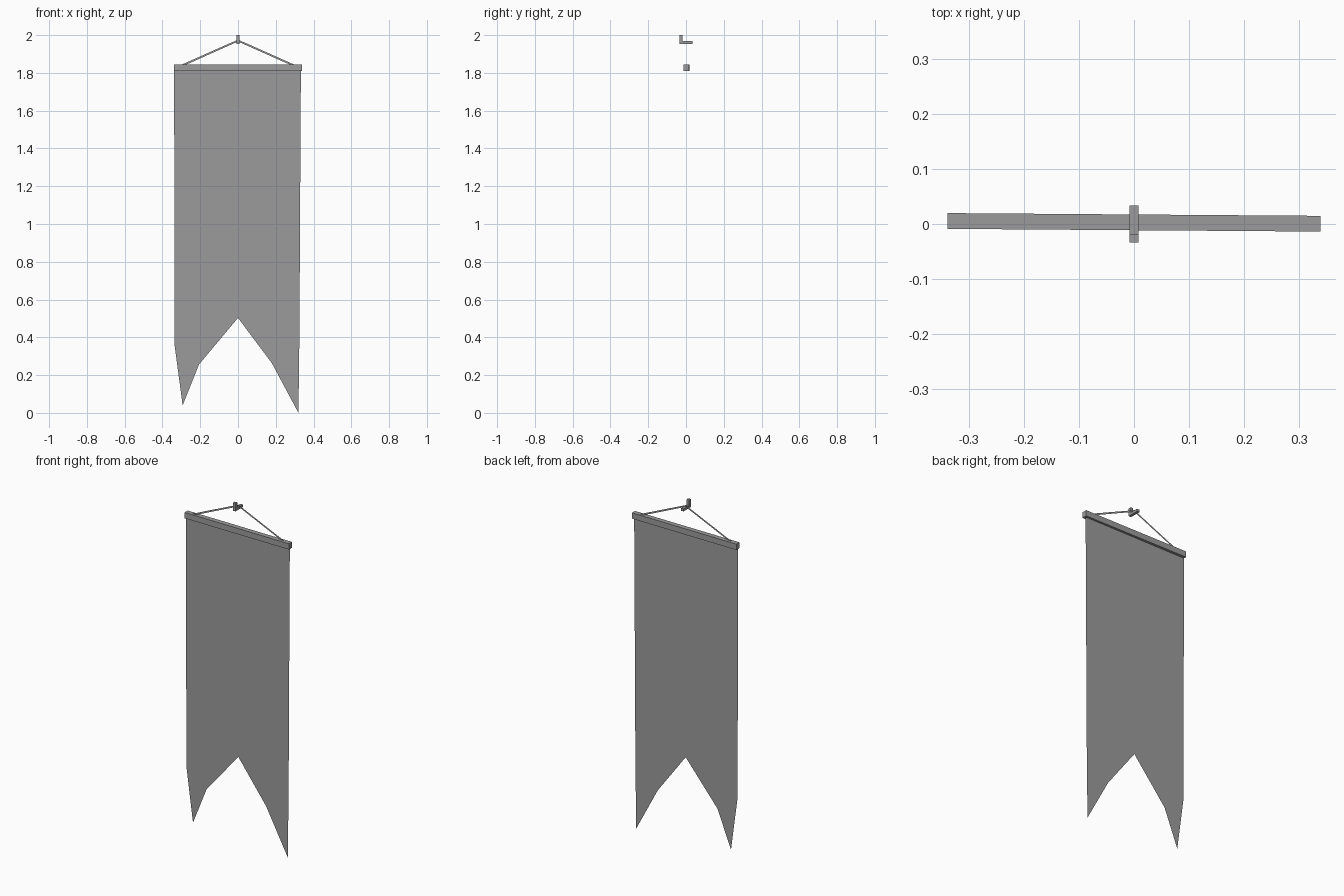
import bpy
import bmesh
import math

if "Cube" in bpy.data.objects:
    bpy.data.objects.remove(bpy.data.objects["Cube"])

grey = bpy.data.materials.new("dark_grey")
grey.diffuse_color = (0.33, 0.33, 0.33, 1)
grey.use_nodes = True
grey.node_tree.nodes["Principled BSDF"].inputs["Base Color"].default_value = grey.diffuse_color


def add_object(name, bm):
    mesh = bpy.data.meshes.new(name)
    bm.to_mesh(mesh)
    bm.free()
    mesh.materials.append(grey)
    ob = bpy.data.objects.new(name, mesh)
    bpy.context.collection.objects.link(ob)
    return ob


def strip(name, upper, lower, y):
    """Flat sheet of faces between an upper and a lower x,z line at depth y."""
    bm = bmesh.new()
    up, low = ([bm.verts.new((x, y, z)) for x, z in line] for line in (upper, lower))
    for i in range(len(up) - 1):
        bm.faces.new((low[i], low[i + 1], up[i + 1], up[i]))
    bmesh.ops.triangulate(bm, faces=bm.faces[:])
    return add_object(name, bm)


def prism(name, outline, half_width):
    """Closed solid: a y,z outline extruded along x."""
    bm = bmesh.new()
    face = bm.faces.new([bm.verts.new((-half_width, y, z)) for y, z in outline])
    side = bmesh.ops.extrude_face_region(bm, geom=[face], use_keep_orig=True)
    moved = [v for v in side["geom"] if isinstance(v, bmesh.types.BMVert)]
    bmesh.ops.translate(bm, verts=moved, vec=(2 * half_width, 0, 0))
    bmesh.ops.recalc_face_normals(bm, faces=bm.faces[:])
    return add_object(name, bm)


# hanging cloth with two ragged tails, let into the middle of the bar
strip("cloth",
      [(-0.338, 1.84), (-0.293, 1.84), (-0.206, 1.84), (0, 1.84),
       (0.18, 1.84), (0.32, 1.84), (0.333, 1.84)],
      [(-0.336, 0.36), (-0.293, 0.04), (-0.206, 0.257), (0, 0.503),
       (0.18, 0.262), (0.32, 0.0), (0.325, 0.4)], 0.003)

# crossbar, slightly turned about the vertical
bar = prism("crossbar", [(-0.0143, 1.811), (0.0143, 1.811),
                         (0.0143, 1.845), (-0.0143, 1.845)], 0.339)
bar.location.y = 0.003
bar.rotation_euler.z = -math.radians(0.42)

# flat cord running from the bar over the hook
strip("cord", [(-0.302, 1.842), (0, 1.976), (0.302, 1.842)],
      [(-0.278, 1.842), (0, 1.966), (0.278, 1.842)], 0.003)

# L-shaped wall hook
prism("wall_hook", [(-0.034, 1.953), (0.034, 1.953), (0.034, 1.968),
                    (-0.018, 1.968), (-0.018, 2.0), (-0.034, 2.0)], 0.008)
